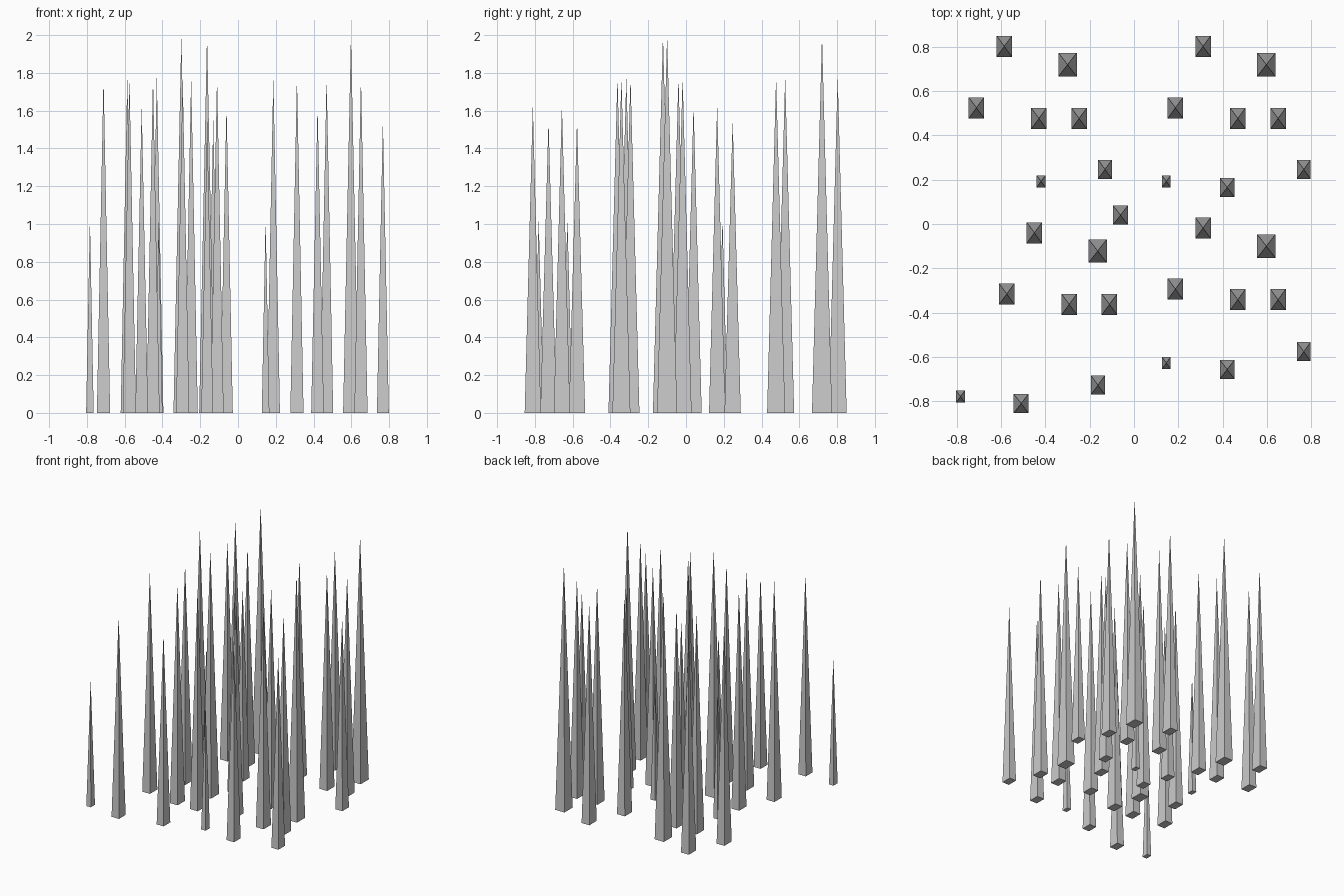
import bpy, bmesh

if "Cube" in bpy.data.objects:
    bpy.data.objects.remove(bpy.data.objects["Cube"])

# spike kinds: width, depth, height
KINDS = {
    "large":  (0.083, 0.106, 2.0),
    "medium": (0.070, 0.095, 1.78),
    "slim":   (0.067, 0.086, 1.63),
    "short":  (0.063, 0.086, 1.55),
    "tiny":   (0.040, 0.054, 1.03),
}

# spike centres on the ground
SPOTS = {
    "large": [(-.30, .72), (.598, .72), (-.164, -.122), (.598, -.10)],
    "medium": [(-.586, .803), (.312, .803), (-.712, .525), (-.43, .477),
               (-.248, .477), (.187, .525), (.469, .477), (.651, .477),
               (-.45, -.04), (.312, -.018), (-.575, -.316), (-.293, -.363),
               (-.111, -.363), (.187, -.294), (.469, -.342), (.651, -.342)],
    "slim": [(.421, .165), (-.061, .04), (.421, -.657), (-.51, -.811)],
    "short": [(-.131, .247), (.767, .247), (.767, -.577), (-.163, -.728)],
    "tiny": [(-.42, .193), (.146, .193), (.146, -.628), (-.784, -.78)],
}


def spike(name, x, y, w, d, h):
    """Closed four-sided pyramid standing on the ground."""
    bm = bmesh.new()
    base = [bm.verts.new((sx * w / 2, sy * d / 2, 0))
            for sx, sy in ((-1, -1), (1, -1), (1, 1), (-1, 1))]
    tip = bm.verts.new((0, 0, h))
    bm.faces.new(base[::-1])
    for i in range(4):
        bm.faces.new((base[i], base[(i + 1) % 4], tip))
    mesh = bpy.data.meshes.new(name)
    bm.to_mesh(mesh)
    bm.free()
    ob = bpy.data.objects.new(name, mesh)
    ob.location = (x, y, 0)
    bpy.context.collection.objects.link(ob)


# all spikes
for kind, spots in SPOTS.items():
    for n, (x, y) in enumerate(spots, 1):
        spike(f"{kind}_spike_{n}", x, y, *KINDS[kind])
